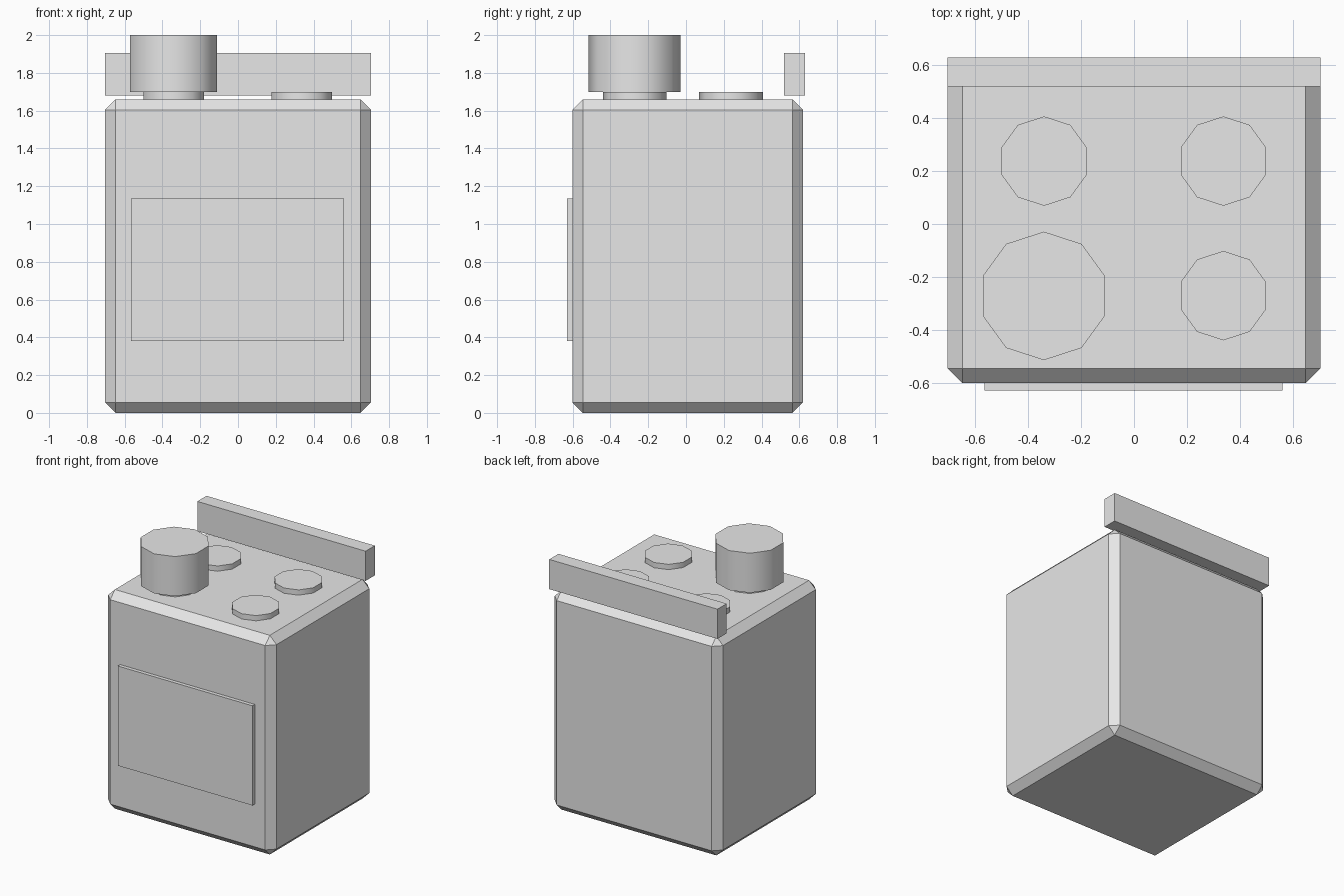
import bpy
import math

cube = bpy.data.objects.get("Cube")
if cube:
    bpy.data.objects.remove(cube, do_unlink=True)

GREY = (0.8, 0.8, 0.8, 1.0)
grey = bpy.data.materials.new("light_grey")
grey.use_nodes = True
grey.diffuse_color = GREY
grey.node_tree.nodes["Principled BSDF"].inputs["Base Color"].default_value = GREY


def box(name, low, high):
    """Box spanning two opposite corners."""
    centre = [(a + b) / 2 for a, b in zip(low, high)]
    bpy.ops.mesh.primitive_cube_add(size=1, location=centre)
    ob = bpy.context.object
    ob.name = name
    ob.scale = [b - a for a, b in zip(low, high)]
    bpy.ops.object.transform_apply(location=False, rotation=False, scale=True)
    ob.data.materials.append(grey)
    return ob


def disc(name, x, y, radius, bottom, top):
    """Upright ten-sided cylinder with a smooth wall and sharp rims."""
    bpy.ops.mesh.primitive_cylinder_add(
        vertices=10, radius=radius, depth=top - bottom,
        location=(x, y, (bottom + top) / 2))
    ob = bpy.context.object
    ob.name = name
    ob.data.materials.append(grey)
    bpy.ops.object.shade_smooth_by_angle(angle=math.radians(40))
    return ob


# Stove body with chamfered edges
body = box("stove_body", (-0.705, -0.602, 0), (0.705, 0.62, 1.66))
bevel = body.modifiers.new("chamfer", 'BEVEL')
bevel.width = 0.056
bevel.segments = 1

# Oven door and rear panel
box("oven_door", (-0.566, -0.63, 0.38), (0.562, -0.59, 1.135))
box("back_panel", (-0.705, 0.52, 1.68), (0.705, 0.63, 1.905))

# Four burners
for side, x in (("right", -0.34), ("left", 0.338)):
    for end, y in (("front", -0.271), ("back", 0.238)):
        disc(f"burner_{end}_{side}", x, y, 0.169, 1.65, 1.70)

# Cooking pot on the front right burner
disc("cooking_pot", -0.341, -0.272, 0.243, 1.70, 2.0)
